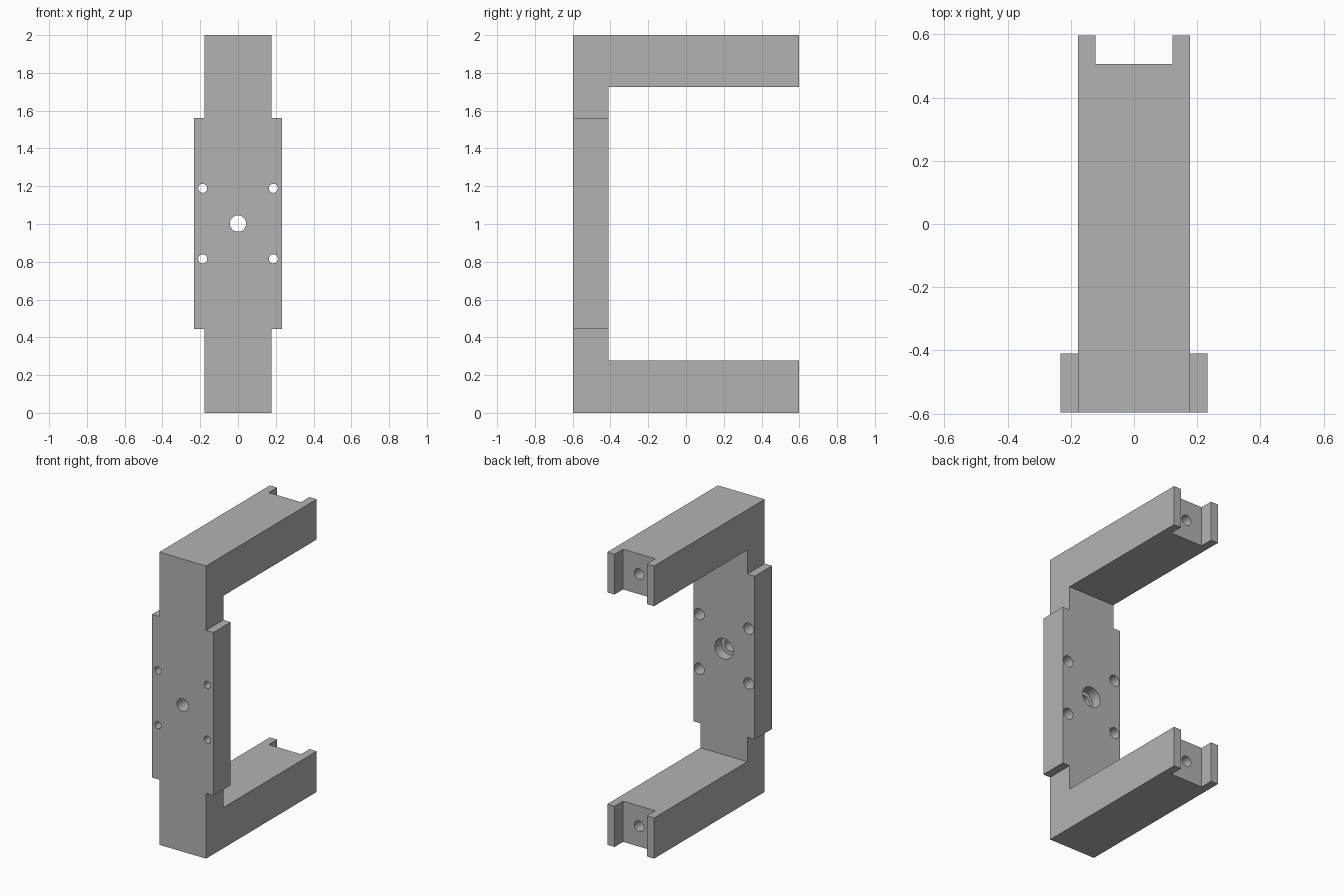
import bpy, bmesh, math
from mathutils import Matrix, Vector

if "Cube" in bpy.data.objects:
    bpy.data.objects.remove(bpy.data.objects["Cube"])

Y0, Y1 = -0.597, 0.597        # front and back of the bracket
PLATE_BACK = -0.41            # inner face of the upright plate
BODY, WIDE = 0.177, 0.232     # half widths

grey = bpy.data.materials.new("metal grey")
grey.diffuse_color = (0.45, 0.45, 0.45, 1)
grey.use_nodes = True
grey.node_tree.nodes["Principled BSDF"].inputs["Base Color"].default_value = grey.diffuse_color


def make_object(name, bm):
    bmesh.ops.recalc_face_normals(bm, faces=bm.faces)
    mesh = bpy.data.meshes.new(name)
    bm.to_mesh(mesh)
    bm.free()
    mesh.materials.append(grey)
    obj = bpy.data.objects.new(name, mesh)
    bpy.context.collection.objects.link(obj)
    return obj


def box(name, lo, hi):
    bm = bmesh.new()
    lo, hi = Vector(lo), Vector(hi)
    bmesh.ops.create_cube(bm, size=1, matrix=Matrix.Translation((lo + hi) / 2)
                          @ Matrix.Diagonal((*(hi - lo), 1)))
    return make_object(name, bm)


def drill(name, x, z, radius, ya, yb):
    """Cylinder along y, from ya to yb."""
    bm = bmesh.new()
    bmesh.ops.create_cone(bm, cap_ends=True, segments=32, radius1=radius,
                          radius2=radius, depth=yb - ya,
                          matrix=Matrix.Translation((x, (ya + yb) / 2, z))
                          @ Matrix.Rotation(math.pi / 2, 4, 'X'))
    return make_object(name, bm)


def cut(target, cutter):
    mod = target.modifiers.new(cutter.name, 'BOOLEAN')
    mod.operation = 'DIFFERENCE'
    mod.solver = 'EXACT'
    mod.object = cutter
    bpy.context.view_layer.objects.active = target
    bpy.ops.object.modifier_apply(modifier=mod.name)
    bpy.data.objects.remove(cutter)


# Front outline with the wider middle, extruded front to back
right = [(BODY, 0), (BODY, 0.445), (WIDE, 0.445), (WIDE, 1.56), (BODY, 1.56), (BODY, 2)]
outline = right + [(-x, z) for x, z in reversed(right)]
bm = bmesh.new()
face = bm.faces.new([bm.verts.new((x, Y0, z)) for x, z in outline])
new = bmesh.ops.extrude_face_region(bm, geom=[face])["geom"]
bmesh.ops.translate(bm, vec=(0, Y1 - Y0, 0),
                    verts=[v for v in new if isinstance(v, bmesh.types.BMVert)])
bracket = make_object("c_bracket", bm)

# Opening between the two arms
cut(bracket, box("opening", (-0.5, PLATE_BACK, 0.278), (0.5, 1, 1.725)))

# Notch and blind screw hole at the end of each arm
for z in (0.139, 1.8625):
    cut(bracket, box("notch", (-0.122, 0.506, z - 0.3), (0.122, 0.8, z + 0.3)))
    cut(bracket, drill("arm_hole", 0, z, 0.036, 0.3, 0.7))

# Counterbored holes in the upright plate: centre and four corners
holes = [(0, 1.002, 0.043, 0.07, 0.07)]
holes += [(sx * 0.187, 1.002 + sz * 0.187, 0.024, 0.038, 0.1)
          for sx in (-1, 1) for sz in (-1, 1)]
for x, z, r, r_bore, depth in holes:
    cut(bracket, drill("through_hole", x, z, r, Y0 - 0.1, PLATE_BACK + 0.1))
    cut(bracket, drill("counterbore", x, z, r_bore, PLATE_BACK - depth, PLATE_BACK + 0.1))

# Smooth hole walls, crisp edges elsewhere
bpy.ops.object.select_all(action='DESELECT')
bracket.select_set(True)
bpy.context.view_layer.objects.active = bracket
bpy.ops.object.shade_smooth_by_angle(angle=math.radians(30))
